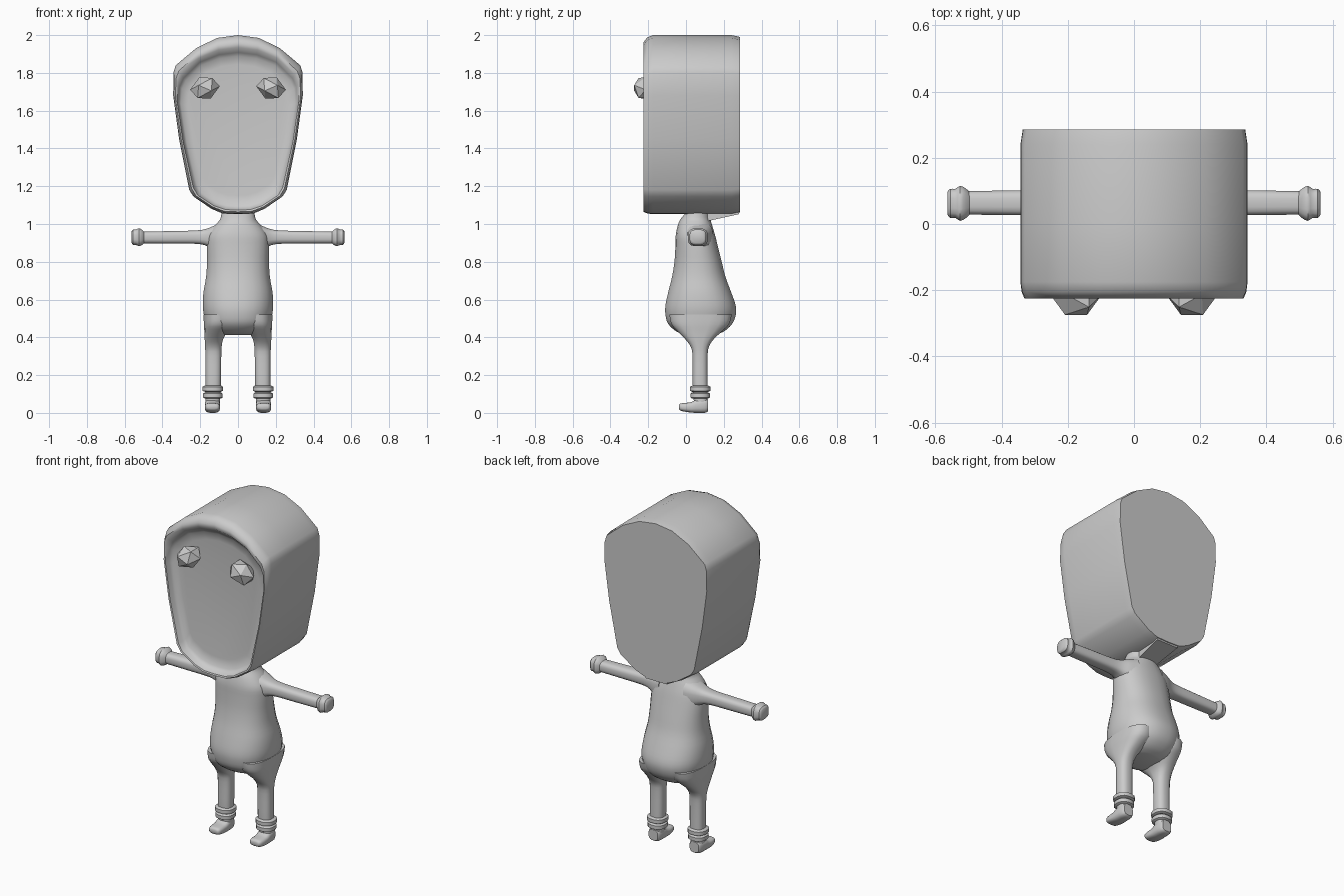
import bpy, bmesh, math
from mathutils import Vector

if "Cube" in bpy.data.objects:
    bpy.data.objects.remove(bpy.data.objects["Cube"])


def finish(name, bm, mirror=False, angle=40):
    bmesh.ops.recalc_face_normals(bm, faces=bm.faces)
    me = bpy.data.meshes.new(name)
    bm.to_mesh(me)
    bm.free()
    ob = bpy.data.objects.new(name, me)
    bpy.context.collection.objects.link(ob)
    bpy.ops.object.select_all(action='DESELECT')
    ob.select_set(True)
    bpy.context.view_layer.objects.active = ob
    if angle:
        bpy.ops.object.shade_smooth_by_angle(angle=math.radians(angle))
    if mirror:
        m = ob.modifiers.new("Mirror", 'MIRROR')
        m.use_clip = False
        m.use_mirror_merge = False
    return ob


def skin(bm, rings):
    """Bridge equal-length rings of points and cap both ends."""
    vs = [[bm.verts.new(p) for p in r] for r in rings]
    n = len(vs[0])
    for a, b in zip(vs, vs[1:]):
        for i in range(n):
            j = (i + 1) % n
            bm.faces.new((a[i], a[j], b[j], b[i]))
    bm.faces.new(vs[0])
    bm.faces.new(vs[-1])


def smooth_stations(st, k):
    """Catmull-Rom interpolation between loft stations."""
    if k < 2:
        return st
    out = []
    for i in range(len(st) - 1):
        p = [st[max(i - 1, 0)], st[i], st[i + 1], st[min(i + 2, len(st) - 1)]]
        for s in range(k):
            t = s / k
            out.append([0.5 * (2*b + (c-a)*t + (2*a-5*b+4*c-d)*t*t + (3*b-a-3*c+d)*t**3)
                        for a, b, c, d in zip(*p)])
    return out + [st[-1]]


def loft(name, axis, stations, n=16, power=2.4, k=3, mirror=False):
    """Stations are (position on axis, u0, u1, v0, v1) for x:(y,z) y:(x,z) z:(x,y)."""
    order = {'x': (1, 2, 0), 'y': (0, 2, 1), 'z': (0, 1, 2)}[axis]
    rings = []
    for t, u0, u1, v0, v1 in smooth_stations(stations, k):
        ring = []
        for i in range(n):
            a = 2 * math.pi * (i + 0.5) / n
            c, s = math.cos(a), math.sin(a)
            q = [0, 0, 0]
            q[order[0]] = (u0+u1)/2 + (u1-u0)/2 * math.copysign(abs(c)**(2/power), c)
            q[order[1]] = (v0+v1)/2 + (v1-v0)/2 * math.copysign(abs(s)**(2/power), s)
            q[order[2]] = t
            ring.append(q)
        rings.append(ring)
    bm = bmesh.new()
    skin(bm, rings)
    return finish(name, bm, mirror)


# Head: outer shell profile, front rim and recessed face
outer = [(0, 2.0), (.11, 1.985), (.22, 1.932), (.33, 1.84), (.342, 1.80), (.343, 1.68),
         (.312, 1.45), (.258, 1.18), (.235, 1.145), (.14, 1.08), (.08, 1.055), (0, 1.052)]
inner = [(0, 1.9), (.1, 1.888), (.2, 1.85), (.285, 1.765), (.306, 1.72), (.312, 1.64),
         (.28, 1.43), (.225, 1.2), (.2, 1.155), (.12, 1.105), (.06, 1.088), (0, 1.085)]


def head_ring(y, f, scale=1.0):
    half = [(a[0] + (b[0]-a[0])*f, a[1] + (b[1]-a[1])*f) for a, b in zip(outer, inner)]
    full = half + [(-x, z) for x, z in half[-2:0:-1]]
    return [(x*scale, y, 1.53 + (z-1.53)*scale) for x, z in full]


bm = bmesh.new()
skin(bm, [head_ring(.285, 0, .98), head_ring(.24, 0), head_ring(0, 0), head_ring(-.175, 0),
          head_ring(-.205, .12), head_ring(-.225, .38), head_ring(-.222, .65),
          head_ring(-.195, .92), head_ring(-.18, 1.0, .97), head_ring(-.174, 1, .85)])
finish("head", bm, angle=50)

# Eyes: faceted tilted blobs
bm = bmesh.new()
bmesh.ops.create_icosphere(bm, subdivisions=1, radius=1)
tilt = math.radians(28)
for v in bm.verts:
    x, y, z = v.co.x * .082, v.co.y * .072, v.co.z * .064
    v.co = Vector((.175 + x*math.cos(tilt) + z*math.sin(tilt), -.213 + y,
                   1.72 - x*math.sin(tilt) + z*math.cos(tilt)))
finish("eye", bm, mirror=True, angle=30)

# Torso with neck
loft("torso", 'z', [
    (.412, -.09, .09, .0, .15), (.43, -.135, .135, -.05, .20),
    (.47, -.168, .168, -.095, .245), (.52, -.182, .182, -.11, .265),
    (.57, -.188, .188, -.11, .264), (.64, -.184, .184, -.095, .24),
    (.72, -.17, .17, -.075, .21), (.80, -.165, .165, -.062, .19),
    (.88, -.165, .165, -.057, .17), (.94, -.158, .158, -.055, .155),
    (.99, -.125, .125, -.045, .14), (1.025, -.095, .095, -.03, .13),
    (1.06, -.088, .088, .0, .13)], n=24, power=2.3)

# Wedge joining the neck to the back of the head
bm = bmesh.new()
skin(bm, [[(-.06, .09, 1.01), (.06, .09, 1.01), (.06, .09, 1.06), (-.06, .09, 1.06)],
          [(-.07, .28, 1.052), (.07, .28, 1.052), (.07, .28, 1.07), (-.07, .28, 1.07)]])
finish("neck_wedge", bm, angle=20)

# Arms with rounded wrist cuffs
loft("arm", 'x', [
    (.08, -.02, .145, .84, 1.01), (.13, .0, .13, .865, .99), (.175, .018, .112, .887, .973),
    (.23, .025, .104, .895, .966), (.35, .026, .102, .896, .963), (.50, .028, .1, .897, .96),
    (.52, .028, .1, .897, .96)], power=3, mirror=True)
loft("wrist_cuff", 'x', [
    (.495, .03, .095, .90, .958), (.508, .017, .108, .888, .97), (.525, .009, .116, .882, .978),
    (.54, .018, .107, .889, .971), (.555, .018, .107, .889, .971),
    (.564, .028, .097, .9, .96)], power=3, k=2, mirror=True)

# Legs flaring into the hips
loft("leg", 'z', [
    (.52, .02, .183, -.09, .245), (.47, .03, .182, -.08, .23), (.43, .055, .179, -.045, .19),
    (.39, .078, .177, -.005, .148), (.35, .086, .175, .024, .122), (.30, .088, .173, .034, .115),
    (.15, .09, .172, .035, .115), (.05, .095, .172, .042, .115)], power=2.6, mirror=True)

# Two stacked ankle cuffs
for i, z in enumerate((.075, .111)):
    g = .003 * i
    loft(f"ankle_cuff_{i + 1}", 'z', [
        (z, .09, .174, .033, .117), (z+.006, .081-g, .186+g, .023-g, .127+g),
        (z+.027, .081-g, .186+g, .023-g, .127+g), (z+.034, .09, .174, .033, .117)],
        k=1, mirror=True)

# Feet
loft("foot", 'y', [
    (-.038, .11, .16, .022, .04), (-.03, .1, .17, .012, .05), (-.005, .095, .176, .006, .053),
    (.03, .095, .176, .001, .058), (.055, .094, .176, 0, .072), (.10, .097, .173, 0, .075),
    (.116, .105, .165, .008, .07)], power=3, k=2, mirror=True)
